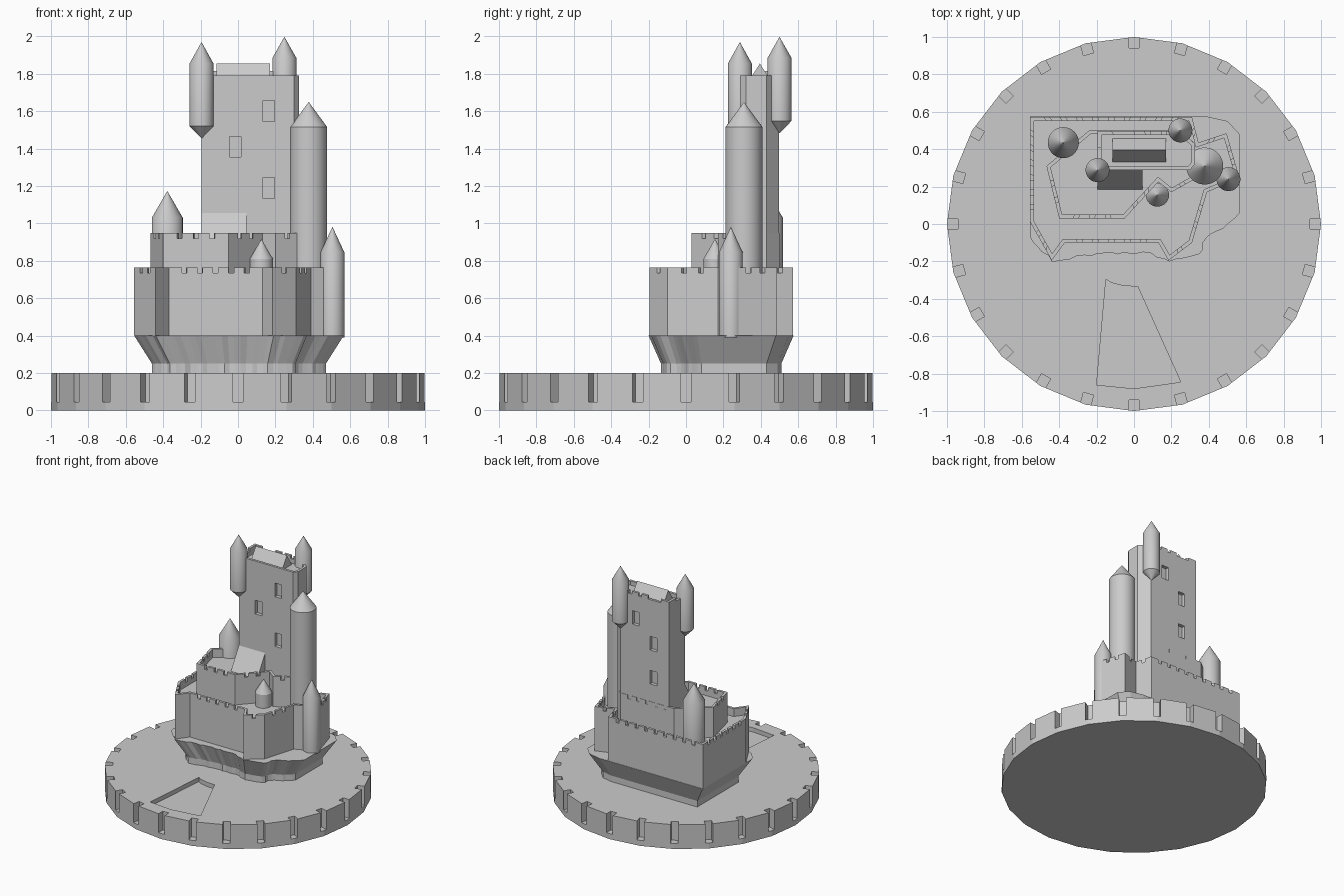
import bpy, bmesh, math, random
from mathutils import Vector

if "Cube" in bpy.data.objects:
    bpy.data.objects.remove(bpy.data.objects["Cube"])

random.seed(4)


def finish(name, bm, smooth=False):
    bmesh.ops.recalc_face_normals(bm, faces=bm.faces[:])
    me = bpy.data.meshes.new(name)
    bm.to_mesh(me)
    bm.free()
    ob = bpy.data.objects.new(name, me)
    bpy.context.collection.objects.link(ob)
    if smooth:
        bpy.ops.object.select_all(action='DESELECT')
        ob.select_set(True)
        bpy.context.view_layer.objects.active = ob
        bpy.ops.object.shade_smooth_by_angle(angle=math.radians(30))
    return ob


def loft(bm, rings):
    """Closed solid through rings of (points, z)."""
    vs = [[bm.verts.new((p[0], p[1], z)) for p in pts] for pts, z in rings]
    n = len(vs[0])
    for a, b in zip(vs, vs[1:]):
        for i in range(n):
            bm.faces.new((a[i], a[(i + 1) % n], b[(i + 1) % n], b[i]))
    bm.faces.new(vs[0][::-1])
    bm.faces.new(vs[-1])


def ngon(x, y, r, n):
    return [(x + r * math.cos(2 * math.pi * i / n), y + r * math.sin(2 * math.pi * i / n)) for i in range(n)]


def inset(pts, d):
    out = []
    for i, p in enumerate(pts):
        p = Vector(p)
        e1 = (p - Vector(pts[i - 1])).normalized()
        e2 = (Vector(pts[(i + 1) % len(pts)]) - p).normalized()
        n1, n2 = Vector((-e1.y, e1.x)), Vector((-e2.y, e2.x))
        out.append(p + (n1 + n2) * (d / (1 + n1.dot(n2))))
    return out


def box(bm, x0, x1, y0, y1, z0, z1):
    sq = [(x0, y0), (x1, y0), (x1, y1), (x0, y1)]
    loft(bm, [(sq, z0), (sq, z1)])


def battlement(name, pts, z0, floor, sill, top, t=0.02):
    """Walled block with a sunken floor and merlons along every edge."""
    bm = bmesh.new()
    inner = inset(pts, t)
    loft(bm, [(pts, z0), (pts, sill), (inner, sill), (inner, floor)])
    for i in range(len(pts)):
        j = (i + 1) % len(pts)
        a, b = Vector(pts[i]), Vector(pts[j])
        c, d = inner[i], inner[j]
        n = max(1, round((b - a).length / 0.085))
        g = 0.014 / (b - a).length
        for k in range(n):
            s, e = k / n + g, (k + 1) / n - g
            if k == 0:
                s = 0
            if k == n - 1:
                e = 1
            q = [a.lerp(b, s), a.lerp(b, e), c.lerp(d, e), c.lerp(d, s)]
            loft(bm, [(q, sill - 0.005), (q, top)])
    return finish(name, bm)


def tower(name, x, y, r, z0, z1, apex, tip=None):
    """Round tower with conical cap, and pointed underside if tip is given."""
    bm = bmesh.new()
    rings = [(r, z0), (r, z1), (0.001, apex)]
    if tip:
        rings.insert(0, (0.001, tip))
    loft(bm, [(ngon(x, y, q, 32), z) for q, z in rings])
    return finish(name, bm, True)


def cut(ob, bm):
    c = finish("cutter", bm)
    c.hide_render = True
    m = ob.modifiers.new("cut", 'BOOLEAN')
    m.operation, m.solver, m.object = 'DIFFERENCE', 'EXACT', c
    bpy.context.view_layer.objects.active = ob
    bpy.ops.object.modifier_apply(modifier=m.name)
    bpy.data.objects.remove(c)


def gable(name, x0, x1, y, half, z0, z1):
    bm = bmesh.new()
    ends = [[bm.verts.new((x, y + s, z)) for s, z in ((-half, z0), (half, z0), (0, z1))] for x in (x0, x1)]
    a, b = ends
    for i in range(3):
        j = (i + 1) % 3
        bm.faces.new((a[i], a[j], b[j], b[i]))
    bm.faces.new(a)
    bm.faces.new(b)
    return finish(name, bm)


# round base with notched rim and fan-shaped recess
bm = bmesh.new()
disc = ngon(0, 0, 1, 24)
loft(bm, [(disc, 0), (disc, 0.2)])
base = finish("base_disc", bm)
bm = bmesh.new()
for i in range(24):
    a = i * math.pi / 12
    u, v = Vector((math.cos(a), math.sin(a))), Vector((-math.sin(a), math.cos(a)))
    q = [u * r + v * w for r, w in ((0.94, -0.028), (1.06, -0.028), (1.06, 0.028), (0.94, 0.028))]
    loft(bm, [(q, 0.045), (q, 0.3)])
cut(base, bm)
bm = bmesh.new()
fan = [(-0.15, -0.295), (-0.2, -0.86), (0, -0.88), (0.25, -0.845), (0.02, -0.335), (-0.06, -0.33), (-0.12, -0.315)]
loft(bm, [(fan, 0.165), (fan, 0.3)])
cut(base, bm)

# flared rock, ragged along the front and right
outline = [(-0.555, 0.575), (-0.555, -0.07), (-0.44, -0.2), (-0.2, -0.16), (0.05, -0.15), (0.19, -0.2),
           (0.35, -0.16), (0.39, -0.07), (0.5, 0.0), (0.565, 0.06), (0.565, 0.48), (0.5, 0.55), (0.39, 0.575)]
rock = []
for i, p in enumerate(outline):
    a, b = Vector(p), Vector(outline[(i + 1) % len(outline)])
    rock.append(a)
    if 1 <= i <= 8:
        n = max(2, round((b - a).length / 0.035))
        for k in range(1, n):
            rock.append(a.lerp(b, k / n) + Vector((random.uniform(-1, 1), random.uniform(-1, 1))) * 0.008)
mid = Vector((0.005, 0.19))
foot = [mid + (p - mid) * 0.83 for p in rock]
bm = bmesh.new()
loft(bm, [(foot, 0.19), (foot, 0.25), (rock, 0.4)])
finish("rock", bm)

# three tiers of walls
battlement("outer_wall", [(-0.555, 0.572), (-0.555, 0.01), (-0.44, -0.195), (-0.37, -0.1), (0.13, -0.1),
                          (0.185, -0.195), (0.31, -0.1), (0.39, 0.17), (0.46, 0.2), (0.56, 0.26),
                          (0.495, 0.485), (0.345, 0.435), (0.31, 0.572)], 0.4, 0.7, 0.735, 0.765)
battlement("inner_wall", [(-0.24, 0.5), (-0.468, 0.31), (-0.4, 0.03), (-0.05, 0.03), (0.13, 0.225),
                          (0.2, 0.17), (0.325, 0.24), (0.325, 0.43), (0.25, 0.5)], 0.68, 0.88, 0.92, 0.95)
keep = battlement("keep", [(-0.195, 0.497), (-0.195, 0.29), (0.3, 0.29), (0.325, 0.32), (0.325, 0.43),
                           (0.25, 0.497)], 0.85, 1.755, 1.79, 1.815)

# recessed keep windows
bm = bmesh.new()
for x, z in ((0.165, 1.6), (-0.015, 1.41), (0.165, 1.19)):
    box(bm, x - 0.031, x + 0.031, 0.2, 0.32, z - 0.056, z + 0.056)
for x, z in ((0.11, 1.6), (-0.05, 1.43), (-0.05, 1.15)):
    box(bm, x - 0.031, x + 0.031, 0.468, 0.6, z - 0.056, z + 0.056)
cut(keep, bm)

# roofs
gable("keep_roof", -0.115, 0.17, 0.395, 0.065, 1.752, 1.855)
gable("hall_roof", -0.195, 0.045, 0.292, 0.11, 0.875, 1.058)

# towers and hanging turrets
tower("great_tower", 0.378, 0.31, 0.099, 0.68, 1.515, 1.648)
tower("right_tower", 0.505, 0.24, 0.064, 0.39, 0.845, 0.98)
tower("rear_left_tower", -0.378, 0.435, 0.083, 0.68, 1.03, 1.172)
tower("front_tower", 0.125, 0.155, 0.062, 0.68, 0.81, 0.915)
tower("left_turret", -0.195, 0.288, 0.064, 1.52, 1.855, 1.968, 1.455)
tower("right_turret", 0.248, 0.5, 0.064, 1.548, 1.885, 1.996, 1.483)
